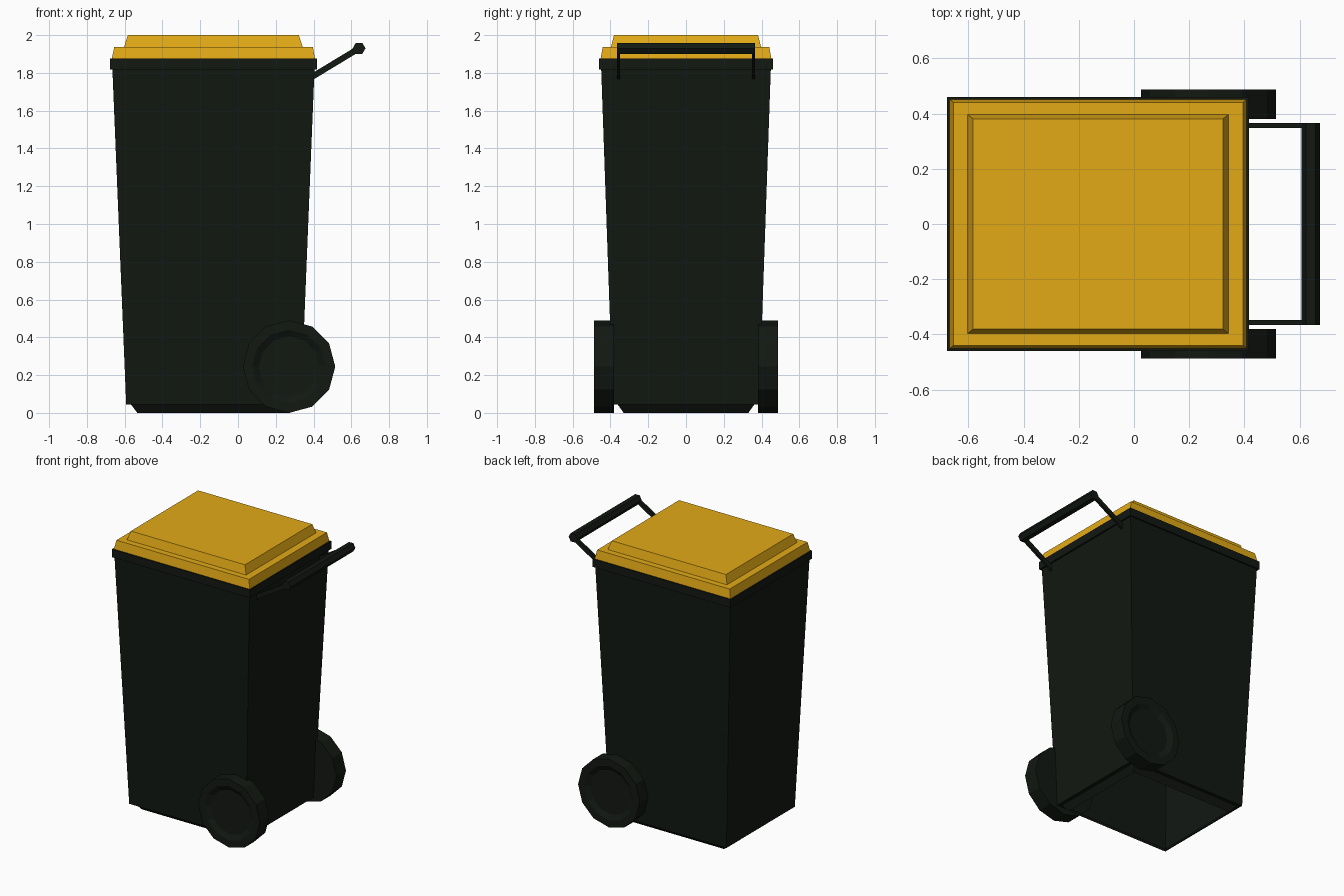
import bpy, bmesh, math
from mathutils import Matrix, Vector

if "Cube" in bpy.data.objects:
    bpy.data.objects.remove(bpy.data.objects["Cube"])


def material(name, rgb):
    m = bpy.data.materials.new(name)
    m.diffuse_color = (*rgb, 1)
    m.use_nodes = True
    m.node_tree.nodes["Principled BSDF"].inputs["Base Color"].default_value = m.diffuse_color
    return m


DARK = material("dark_plastic", (0.006, 0.009, 0.006))
YELLOW = material("yellow_plastic", (0.76, 0.40, 0.008))


def finish(name, bm, mat):
    bmesh.ops.recalc_face_normals(bm, faces=bm.faces)
    me = bpy.data.meshes.new(name)
    bm.to_mesh(me)
    bm.free()
    me.materials.append(mat)
    ob = bpy.data.objects.new(name, me)
    bpy.context.collection.objects.link(ob)
    return ob


def skin(bm, rings, cap_start=True, cap_end=True):
    """Join successive rings of points with quads."""
    loops = [[bm.verts.new(p) for p in r] for r in rings]
    n = len(loops[0])
    for a, b in zip(loops, loops[1:]):
        for i in range(n):
            j = (i + 1) % n
            bm.faces.new((a[i], a[j], b[j], b[i]))
    if cap_start:
        bm.faces.new(loops[0][::-1])
    if cap_end:
        bm.faces.new(loops[-1])


def rect(x0, x1, y, z):
    return [(x0, -y, z), (x1, -y, z), (x1, y, z), (x0, y, z)]


def disc(cx, cz, r, y, n, rz=None):
    return [(cx + r * math.cos(2 * math.pi * i / n), y,
             cz + (rz or r) * math.sin(2 * math.pi * i / n)) for i in range(n)]


# Tapered body with inset foot skirt, open underneath
bm = bmesh.new()
skin(bm, [rect(-0.533, 0.275, 0.33, 0.0),
          rect(-0.567, 0.308, 0.362, 0.045),
          rect(-0.592, 0.333, 0.387, 0.045),
          rect(-0.665, 0.405, 0.449, 1.82)], cap_start=False, cap_end=False)
finish("body", bm, DARK)

# Rim collar
bm = bmesh.new()
skin(bm, [rect(-0.677, 0.417, 0.461, 1.818),
          rect(-0.677, 0.417, 0.461, 1.875)])
finish("rim", bm, DARK)

# Stepped lid
bm = bmesh.new()
skin(bm, [rect(-0.668, 0.408, 0.452, 1.875),
          rect(-0.655, 0.396, 0.441, 1.938),
          rect(-0.603, 0.342, 0.397, 1.938),
          rect(-0.583, 0.322, 0.381, 2.0)])
finish("lid", bm, YELLOW)

# Wheels with a shallow dished hub
for side, label in ((-1, "front"), (1, "back")):
    bm = bmesh.new()
    skin(bm, [disc(0.27, 0.245, r, side * y, 12)
              for r, y in ((0.245, 0.38), (0.245, 0.487), (0.195, 0.487), (0.16, 0.468))])
    finish(label + "_wheel", bm, DARK)

# Handle grip
bm = bmesh.new()
skin(bm, [disc(0.641, 1.93, 0.034, y, 6) for y in (-0.366, 0.366)])
finish("handle_grip", bm, DARK)

# Handle arms
start, end = Vector((0.385, 0, 1.775)), Vector((0.641, 0, 1.93))
d = end - start
for side, label in ((-1, "front"), (1, "back")):
    bm = bmesh.new()
    bmesh.ops.create_cube(bm, size=1)
    bmesh.ops.scale(bm, vec=(d.length, 0.017, 0.032), verts=bm.verts)
    ob = finish(label + "_handle_arm", bm, DARK)
    mid = (start + end) / 2
    ob.data.transform(Matrix.Translation((mid.x, side * 0.357, mid.z))
                      @ Matrix.Rotation(-math.atan2(d.z, d.x), 4, 'Y'))
